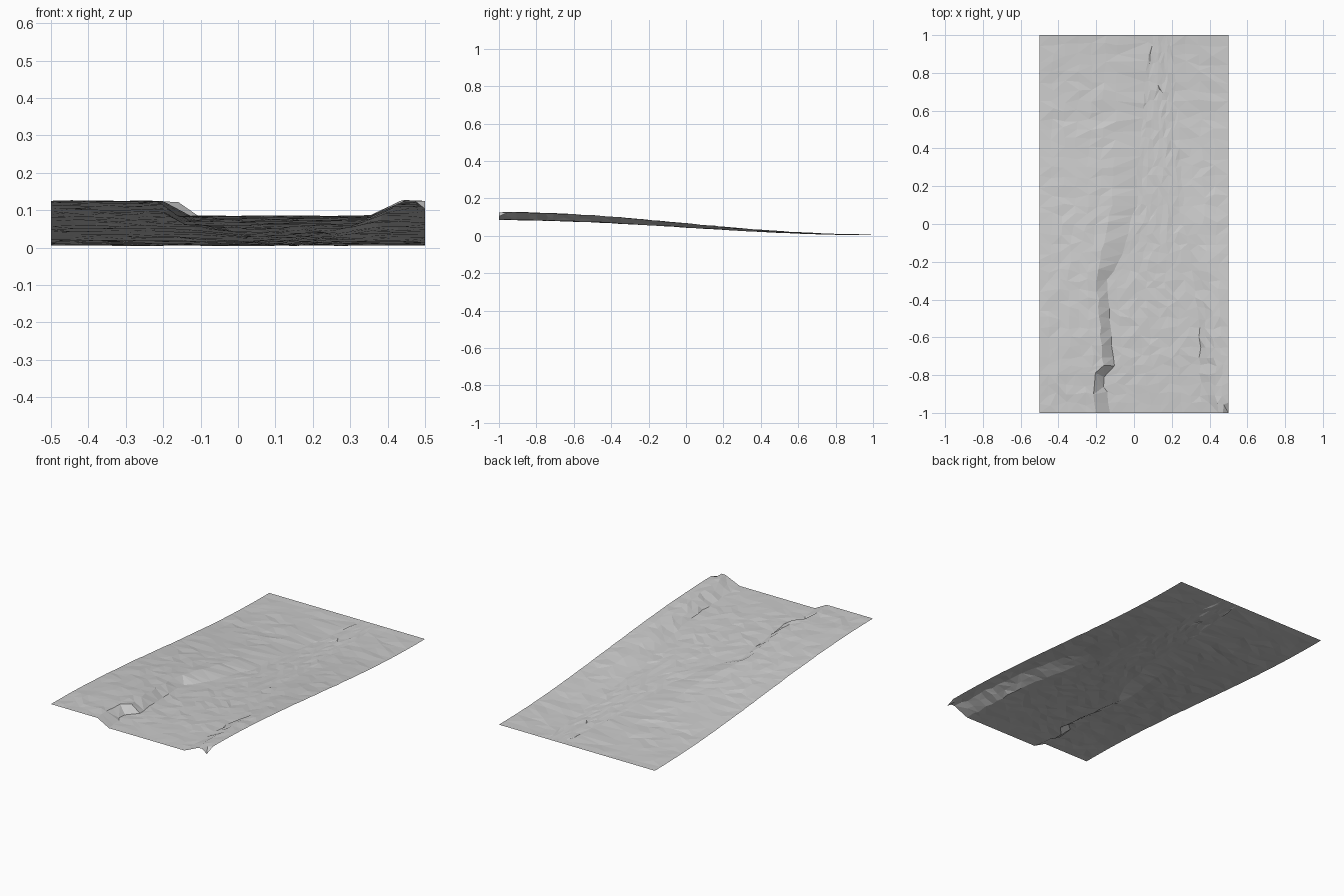
import bpy, bmesh, math, random

random.seed(7)
cube = bpy.data.objects.get("Cube")
if cube:
    bpy.data.objects.remove(cube, do_unlink=True)

ROWS = 40


def lerp(a, b, t):
    return a + (b - a) * t


def along(points, y):
    """Piecewise-linear value at y from (y, value) pairs."""
    for (y0, v0), (y1, v1) in zip(points, points[1:]):
        if y <= y1:
            return lerp(v0, v1, (y - y0) / (y1 - y0))
    return points[-1][1]


# Plan lines of the channel: top and foot of each bank
left_top = [(-1, -.20), (-.82, -.22), (-.75, -.16), (-.3, -.20), (-.15, -.17), (.1, -.12), (1, -.08)]
left_foot = [(-1, -.12), (-.82, -.17), (-.75, -.11), (-.3, -.14), (-.15, -.06), (.1, .01), (1, .08)]
right_foot = [(-1, .36), (-.5, .34), (0, .27), (1, .2)]
right_top = [(-1, .44), (-.5, .42), (0, .37), (1, .34)]


def stations(y):
    """Cross-section of one row as (x, share of channel depth)."""
    a, b = along(left_top, y), along(left_foot, y)
    c, d = along(right_foot, y), along(right_top, y)
    out = []
    for x0, x1, s0, s1, n in ((-.5, a, 0, 0, 6), (a, b, 0, 1, 1), (b, c, 1, 1, 9),
                              (c, d, 1, 0, 2), (d, .5, 0, 0, 2)):
        out += [(lerp(x0, x1, i / n), lerp(s0, s1, i / n)) for i in range(n)]
    return out + [(.5, 0)]


# Sloping ground sheet with a channel sunk into it
bm = bmesh.new()
grid = []
for r in range(ROWS + 1):
    y = -1 + 2 * r / ROWS
    edge_row = r in (0, ROWS)
    slope = .5 * (1 + math.cos(math.pi * (y + 1) / 2))
    row = []
    section = stations(y)
    for i, (x, share) in enumerate(section):
        edge_col = i in (0, len(section) - 1)
        jx = 0 if edge_col else random.uniform(-.008, .008)
        jy = 0 if edge_row else random.uniform(-.013, .013)
        z = .006 + slope * (.119 - .04 * share)
        if not edge_row and not edge_col:
            z += random.uniform(-.0025, .0025)
        # Dipped front corner
        if r == 0 and edge_col and x > 0:
            z -= .022
        row.append(bm.verts.new((x + jx, y + jy, max(z, 0))))
    grid.append(row)

# Irregular triangle facets
for low, high in zip(grid, grid[1:]):
    for i in range(len(low) - 1):
        p, q, s, t = low[i], low[i + 1], high[i + 1], high[i]
        if random.random() < .5:
            bm.faces.new((p, q, s))
            bm.faces.new((p, s, t))
        else:
            bm.faces.new((p, q, t))
            bm.faces.new((q, s, t))

mesh = bpy.data.meshes.new("ground_slope")
bm.to_mesh(mesh)
bm.free()
ground = bpy.data.objects.new("ground_slope", mesh)
bpy.context.collection.objects.link(ground)

# Plain grey material
grey = bpy.data.materials.new("plain_grey")
grey.use_nodes = True
colour = (.6, .6, .6, 1)
grey.diffuse_color = colour
grey.node_tree.nodes["Principled BSDF"].inputs["Base Color"].default_value = colour
mesh.materials.append(grey)
